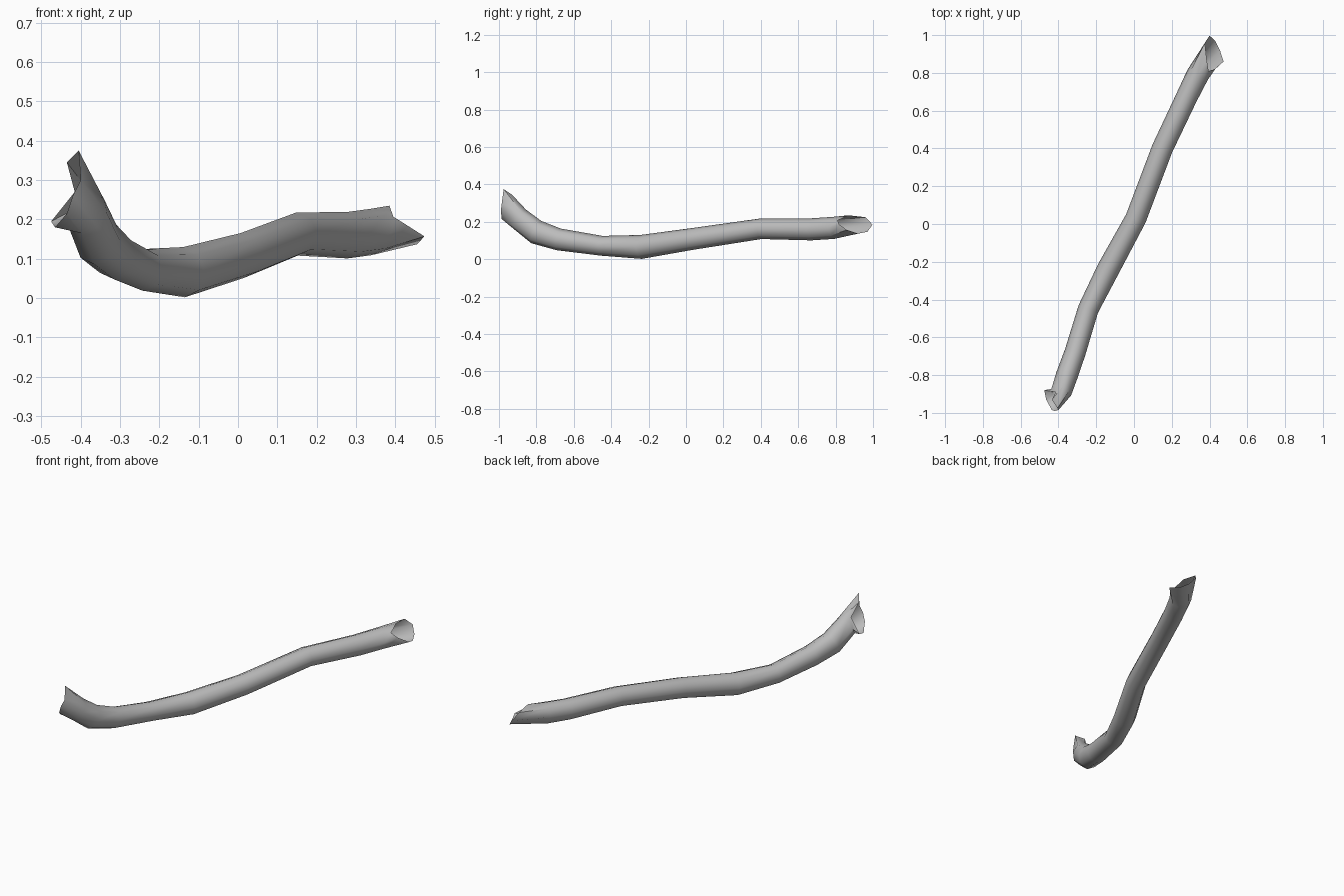
import bpy, bmesh, math
from mathutils import Vector

if "Cube" in bpy.data.objects:
    bpy.data.objects.remove(bpy.data.objects["Cube"])

SIDES = 8

# Plain grey material
grey = bpy.data.materials.new("plain grey")
grey.use_nodes = True
colour = (0.5, 0.5, 0.5, 1.0)
grey.diffuse_color = colour
bsdf = next(n for n in grey.node_tree.nodes if n.type == 'BSDF_PRINCIPLED')
bsdf.inputs["Base Color"].default_value = colour
bsdf.inputs["Roughness"].default_value = 0.9

# Path of the branch: centre, half width, half height
path = [
    ((-0.385, -0.89, 0.215), 0.055, 0.062),
    ((-0.355, -0.80, 0.145), 0.058, 0.066),
    ((-0.312, -0.68, 0.106), 0.056, 0.059),
    ((-0.242, -0.45, 0.072), 0.055, 0.053),
    ((-0.137, -0.24, 0.066), 0.060, 0.064),
    ((0.010, 0.03, 0.108), 0.056, 0.058),
    ((0.150, 0.40, 0.163), 0.056, 0.055),
    ((0.278, 0.67, 0.160), 0.057, 0.059),
    ((0.337, 0.79, 0.168), 0.060, 0.059),
]

# Broken rims, from the right side over the top to the left and underneath
front_rim = [(-0.40, -0.985, 0.30), (-0.405, -0.975, 0.375),
             (-0.435, -0.93, 0.345), (-0.415, -0.89, 0.27),
             (-0.475, -0.88, 0.195), (-0.465, -0.93, 0.18),
             (-0.435, -0.985, 0.215), (-0.42, -0.99, 0.26)]
back_rim = [(0.43, 0.82, 0.185), (0.395, 0.81, 0.207),
            (0.385, 0.87, 0.235), (0.375, 0.96, 0.225),
            (0.40, 0.997, 0.185), (0.43, 0.97, 0.147),
            (0.455, 0.92, 0.137), (0.474, 0.86, 0.157)]


def ring(i):
    """Cross-section square to the path at point i."""
    centre, w, h = path[i]
    before = Vector(path[max(i - 1, 0)][0])
    after = Vector(path[min(i + 1, len(path) - 1)][0])
    along = (after - before).normalized()
    side = along.cross(Vector((0, 0, 1))).normalized()
    up = side.cross(along)
    angles = [2 * math.pi * k / SIDES for k in range(SIDES)]
    return [Vector(centre) + side * w * math.cos(a) + up * h * math.sin(a)
            for a in angles]


# Hollow branch skinned over the rings, open at both broken ends
bm = bmesh.new()
sections = [front_rim] + [ring(i) for i in range(len(path))] + [back_rim]
rows = [[bm.verts.new(p) for p in section] for section in sections]
for a, b in zip(rows, rows[1:]):
    for k in range(SIDES):
        n = (k + 1) % SIDES
        bm.faces.new((a[k], b[k], b[n], a[n]))

mesh = bpy.data.meshes.new("branch")
bm.to_mesh(mesh)
bm.free()
mesh.materials.append(grey)
branch = bpy.data.objects.new("branch", mesh)
bpy.context.collection.objects.link(branch)

# Soft bark with sharp breaks only at strong folds
bpy.ops.object.select_all(action='DESELECT')
branch.select_set(True)
bpy.context.view_layer.objects.active = branch
bpy.ops.object.shade_smooth_by_angle(angle=math.radians(55))
